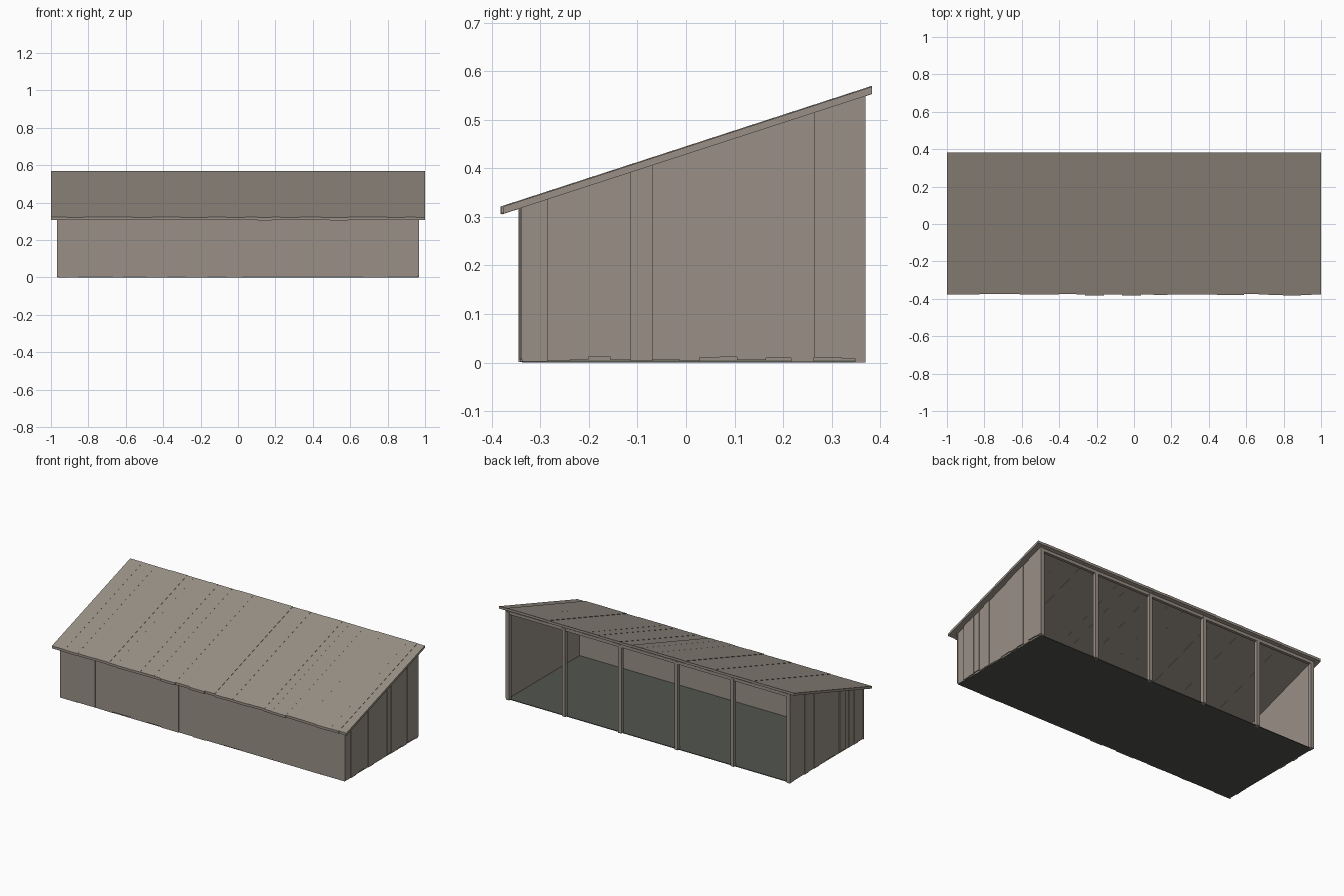
import bpy
import bmesh
import random
from mathutils import Vector

random.seed(4)
cube = bpy.data.objects.get("Cube")
if cube:
    bpy.data.objects.remove(cube)


def material(name, colour):
    mat = bpy.data.materials.new(name)
    mat.use_nodes = True
    mat.diffuse_color = (*colour, 1)
    bsdf = mat.node_tree.nodes["Principled BSDF"]
    bsdf.inputs["Base Color"].default_value = (*colour, 1)
    bsdf.inputs["Roughness"].default_value = 0.9
    return mat


WOOD = material("weathered wood", (0.32, 0.28, 0.24))
EARTH = material("dark earth", (0.085, 0.09, 0.078))

HALF_X, FRONT, BACK = 0.96, -0.338, 0.37
SLOPE, RIDGE = 0.325, 0.445
ROOF_FRONT, ROOF_BACK = -0.385, 0.383


def roof_top(y):
    return RIDGE + SLOPE * y


def under_roof(y):
    return roof_top(y) - 0.014


def slab(bm, corners, offset):
    """Extrude four corners along an offset into a closed board."""
    near = [bm.verts.new(c) for c in corners]
    far = [bm.verts.new(Vector(c) + Vector(offset)) for c in corners]
    bm.faces.new(near)
    bm.faces.new(far[::-1])
    for i in range(4):
        j = (i + 1) % 4
        bm.faces.new((near[j], near[i], far[i], far[j]))


def finish(bm, name, mat):
    bmesh.ops.recalc_face_normals(bm, faces=bm.faces)
    mesh = bpy.data.meshes.new(name)
    bm.to_mesh(mesh)
    bm.free()
    mesh.materials.append(mat)
    obj = bpy.data.objects.new(name, mesh)
    bpy.context.collection.objects.link(obj)


def box(name, lo, hi, mat):
    bm = bmesh.new()
    (x0, y0, z0), (x1, y1, z1) = lo, hi
    slab(bm, [(x0, y0, z0), (x1, y0, z0), (x1, y1, z0), (x0, y1, z0)],
         (0, 0, z1 - z0))
    finish(bm, name, mat)


def board_spans(start, end, narrow, wide):
    """Split a length into boards of uneven width."""
    a = start
    while a < end:
        b = a + random.uniform(narrow, wide)
        if end - b < narrow:
            b = end
        yield a, b
        a = b


# Floor
box("floor", (-HALF_X, FRONT, 0), (HALF_X, BACK - 0.01, 0.004), EARTH)

# Front wall: backing sheet and uneven upright boards
box("front_wall", (-HALF_X, FRONT, 0),
    (HALF_X, FRONT + 0.005, under_roof(FRONT)), WOOD)
bm = bmesh.new()
for a, b in board_spans(-0.967, 0.967, 0.04, 0.13):
    z0, top = random.uniform(0, 0.01), under_roof(FRONT - 0.007)
    slab(bm, [(a, FRONT, z0), (b, FRONT, z0), (b, FRONT, top), (a, FRONT, top)],
         (0, -random.uniform(0.003, 0.007), 0))
finish(bm, "front_wall_boards", WOOD)

# Side walls: sloped sheets and upright boards
for side, label in ((-1, "right"), (1, "left")):
    def panel(bm, a, b, z0, x, depth):
        slab(bm, [(x, a, z0), (x, b, z0), (x, b, under_roof(b)),
                  (x, a, under_roof(a))], (depth, 0, 0))

    bm = bmesh.new()
    panel(bm, FRONT, BACK, 0, side * HALF_X, -side * 0.005)
    finish(bm, label + "_wall", WOOD)
    bm = bmesh.new()
    for a, b in board_spans(FRONT, BACK, 0.035, 0.06):
        panel(bm, a, b, random.uniform(0, 0.012), side * HALF_X,
              side * random.uniform(0.003, 0.008))
    finish(bm, label + "_wall_boards", WOOD)

# Roof: boards running down the slope with ragged lower ends
bm = bmesh.new()
for a, b in board_spans(-1, 1, 0.045, 0.11):
    y0 = ROOF_FRONT + random.uniform(0.002, 0.01)
    lift = random.uniform(-0.0015, 0.001)
    z0, z1 = roof_top(y0) + lift, roof_top(ROOF_BACK) + lift
    slab(bm, [(a, y0, z0), (b, y0, z0), (b, ROOF_BACK, z1), (a, ROOF_BACK, z1)],
         (0, 0, -0.015))
finish(bm, "roof_boards", WOOD)

# Open back: six posts and the beam they carry
POSTS, WIDTH = 6, 0.022
for i in range(POSTS):
    x = -0.953 + i * 1.906 / (POSTS - 1)
    box(f"back_post_{i + 1}", (x - WIDTH / 2, BACK - WIDTH, 0),
        (x + WIDTH / 2, BACK, 0.54), WOOD)
box("back_beam", (-HALF_X, BACK - 0.02, 0.527),
    (HALF_X, BACK - 0.002, under_roof(BACK - 0.02)), WOOD)
